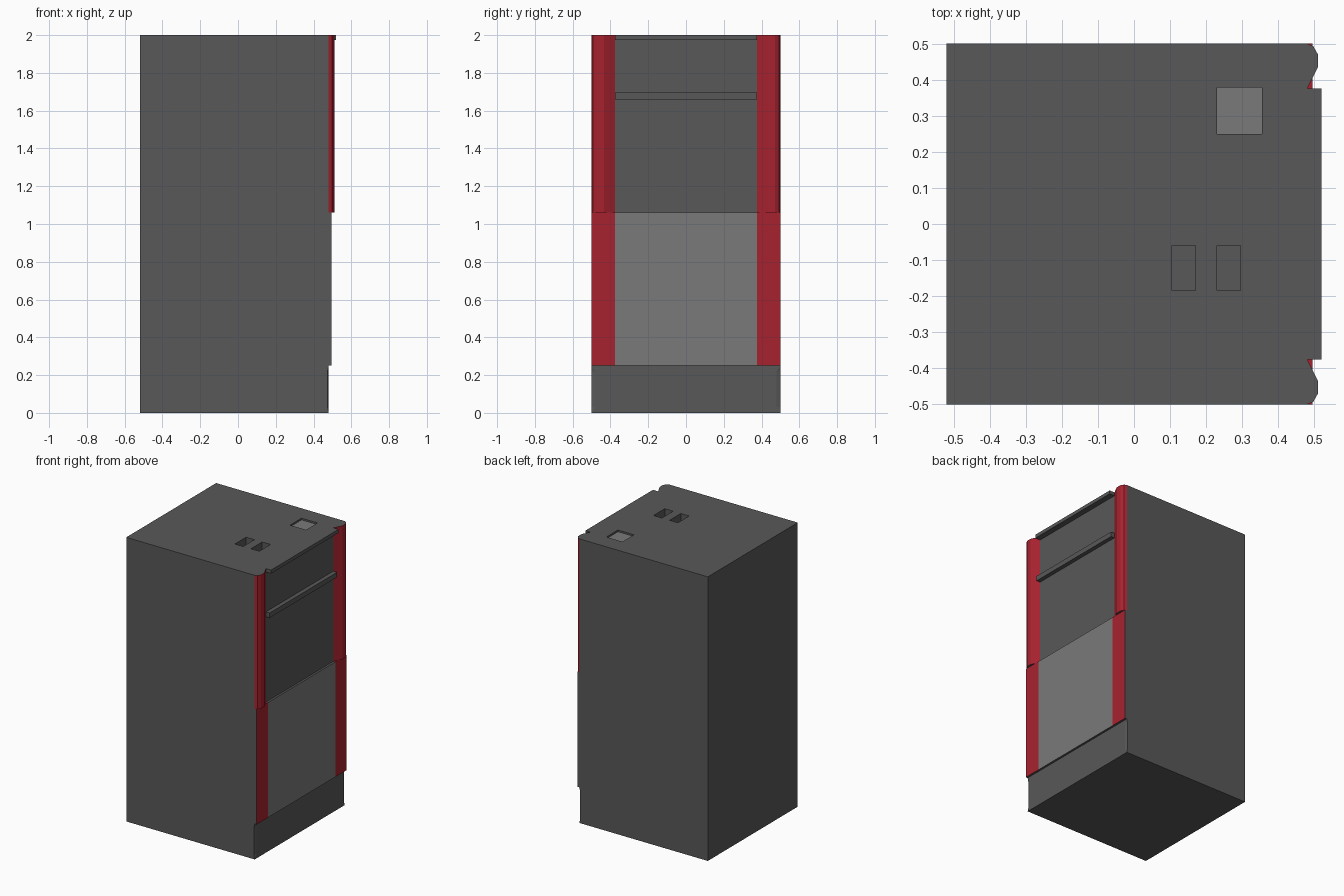
import bpy, bmesh
from mathutils import Vector

if "Cube" in bpy.data.objects:
    bpy.data.objects.remove(bpy.data.objects["Cube"])


def material(name, rgb):
    m = bpy.data.materials.new(name)
    m.diffuse_color = (*rgb, 1)
    m.use_nodes = True
    m.node_tree.nodes["Principled BSDF"].inputs["Base Color"].default_value = m.diffuse_color
    return m


DARK = material("dark_grey", (0.098, 0.098, 0.098))
LIGHT = material("light_grey", (0.195, 0.195, 0.195))
RED = material("red", (0.39, 0.016, 0.028))


def loft(name, sections, mats, rule=None):
    """Skin equal-length rings of points, cap both ends, colour faces by normal."""
    bm = bmesh.new()
    rings = [[bm.verts.new(p) for p in s] for s in sections]
    n = len(rings[0])
    for a, b in zip(rings, rings[1:]):
        for i in range(n):
            j = (i + 1) % n
            bm.faces.new((a[i], a[j], b[j], b[i]))
    bm.faces.new(rings[0][::-1])
    bm.faces.new(rings[-1])
    bmesh.ops.remove_doubles(bm, verts=bm.verts, dist=1e-5)
    bmesh.ops.recalc_face_normals(bm, faces=bm.faces)
    for f in bm.faces:
        f.normal_update()
        f.material_index = rule(f.normal) if rule else 0
    me = bpy.data.meshes.new(name)
    bm.to_mesh(me)
    bm.free()
    for m in mats:
        me.materials.append(m)
    ob = bpy.data.objects.new(name, me)
    bpy.context.collection.objects.link(ob)
    return ob


def prism(name, outline, z0, z1, mats, rule=None):
    return loft(name, [[(x, y, z) for x, y in outline] for z in (z0, z1)], mats, rule)


def box(name, x0, x1, y0, y1, z0, z1, mats, rule=None):
    return prism(name, [(x0, y0), (x1, y0), (x1, y1), (x0, y1)], z0, z1, mats, rule)


# Cabinet with small chamfers at the kick plate ends
def section(z, w):
    d = 0.3 * w
    pts = [(-0.52, -0.5), (0.48 - d, -0.5), (0.48, -0.5 + w),
           (0.48, 0.5 - w), (0.48 - d, 0.5), (-0.52, 0.5)]
    return [(x, y, z) for x, y in pts]


cabinet = loft("cabinet", [section(z, w) for z, w in
               ((0, 0), (0.03, 0.02), (0.22, 0.02), (0.25, 0), (2, 0))], [DARK])

# Recesses in the top: two slots and a square window
cuts = [(0.105, 0.17, -0.185, -0.06, 0.06),
        (0.23, 0.295, -0.185, -0.06, 0.06),
        (0.23, 0.355, 0.25, 0.378, 0.02)]
for i, (x0, x1, y0, y1, depth) in enumerate(cuts):
    cutter = box(f"recess_cutter_{i}", x0, x1, y0, y1, 2 - depth, 2.1, [DARK])
    cutter.hide_render = True
    cutter.hide_set(True)
    mod = cabinet.modifiers.new("recess", 'BOOLEAN')
    mod.operation = 'DIFFERENCE'
    mod.solver = 'EXACT'
    mod.object = cutter
box("window_plate", 0.23, 0.355, 0.25, 0.378, 1.98, 1.988, [LIGHT])

# Lower front panel: light centre
box("lower_panel", 0.48, 0.495, -0.375, 0.375, 0.25, 1.06, [DARK, LIGHT],
    lambda n: 1 if n.x > 0.5 else 0)

# Red side strips and the faceted upper columns
column = [(0.48, 0.5), (0.497, 0.493), (0.51, 0.47), (0.51, 0.435), (0.48, 0.375)]
for side, s in (("left", -1), ("right", 1)):
    box(side + "_lower_strip", 0.48, 0.495, s * 0.375, s * 0.5, 0.25, 1.06, [DARK, RED],
        lambda n: 1 if n.x > 0.5 or n.z > 0.5 else 0)
    prism(side + "_column", [(x, s * y) for x, y in column], 1.06, 2, [DARK, RED],
          lambda n: 0 if abs(n.z) > 0.5 else 1)

# Shelf and top lip across the upper recess
box("shelf", 0.48, 0.509, -0.375, 0.375, 1.66, 1.695, [DARK])
box("top_lip", 0.48, 0.52, -0.375, 0.375, 1.975, 2, [DARK])
